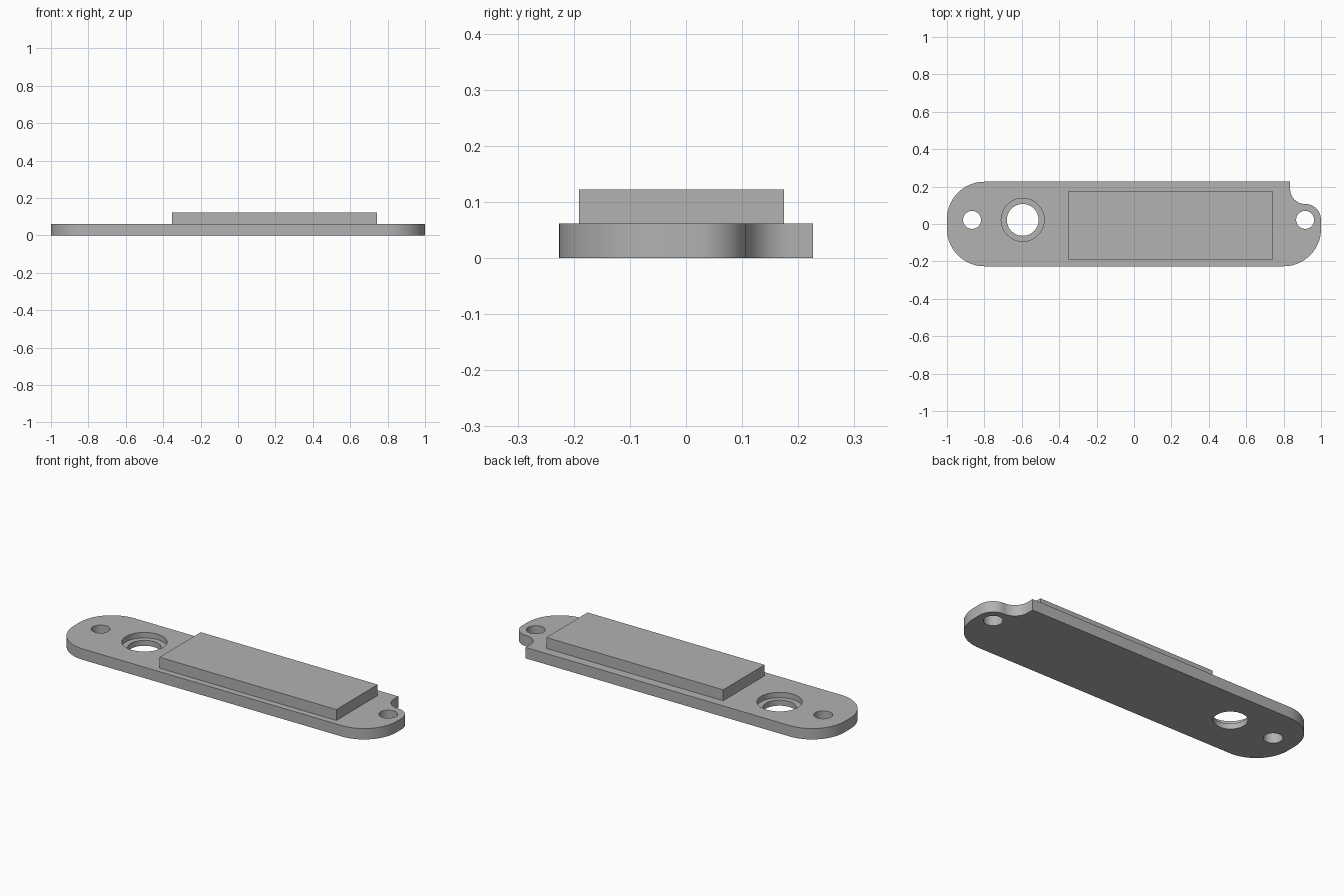
import bpy, bmesh, math
from mathutils import Vector

if "Cube" in bpy.data.objects:
    bpy.data.objects.remove(bpy.data.objects["Cube"], do_unlink=True)

THICK = 0.061
HALF_Y = 0.226
CORNER = 0.2
HOLE_Y = 0.022
LUG = 0.085      # rounded lug around the right-hand screw hole
NOTCH = 0.08     # concave notch beside the lug

grey = bpy.data.materials.new("plain grey")
grey.use_nodes = True
colour = (0.445, 0.445, 0.445, 1)
grey.diffuse_color = colour
grey.node_tree.nodes["Principled BSDF"].inputs["Base Color"].default_value = colour


def arc(cx, cy, r, start, end, steps=20):
    """Points along an arc, angles in degrees."""
    angles = [math.radians(start + (end - start) * i / steps) for i in range(steps + 1)]
    return [(cx + r * math.cos(a), cy + r * math.sin(a)) for a in angles]


def prism(name, points, bottom, top):
    """Extrude a counter-clockwise outline between two heights."""
    bm = bmesh.new()
    face = bm.faces.new([bm.verts.new((x, y, bottom)) for x, y in points])
    raised = bmesh.ops.extrude_face_region(bm, geom=[face])["geom"]
    verts = [v for v in raised if isinstance(v, bmesh.types.BMVert)]
    bmesh.ops.translate(bm, verts=verts, vec=Vector((0, 0, top - bottom)))
    bmesh.ops.recalc_face_normals(bm, faces=bm.faces)
    mesh = bpy.data.meshes.new(name)
    bm.to_mesh(mesh)
    bm.free()
    mesh.materials.append(grey)
    obj = bpy.data.objects.new(name, mesh)
    bpy.context.collection.objects.link(obj)
    return obj


def drill(target, x, radius, bottom):
    """Cut a round hole from the top down to the given height."""
    circle = arc(x, HOLE_Y, radius, 0, 360, 48)[:-1]
    cutter = prism("hole_cutter", circle, bottom, THICK + 0.05)
    cutter.hide_render = True
    mod = target.modifiers.new("hole", "BOOLEAN")
    mod.operation, mod.solver, mod.object = "DIFFERENCE", "EXACT", cutter
    bpy.context.view_layer.objects.active = target
    bpy.ops.object.modifier_apply(modifier=mod.name)
    bpy.data.objects.remove(cutter, do_unlink=True)


# Base plate outline: rounded corners, with a notch and lug at the back right
inner = HALF_Y - CORNER
lug_x = 1 - LUG
outline = arc(1 - CORNER, -inner, CORNER, -90, 0)
outline += arc(lug_x, HOLE_Y, LUG, 0, 90)
outline += arc(lug_x, HOLE_Y + LUG + NOTCH, NOTCH, 270, 180)[1:]
outline += [(lug_x - NOTCH, HALF_Y)]
outline += arc(CORNER - 1, inner, CORNER, 90, 180)
outline += arc(CORNER - 1, -inner, CORNER, 180, 270)
plate = prism("base_plate", outline, 0, THICK)

# Screw holes and the counterbored hole
for x in (-0.866, lug_x):
    drill(plate, x, 0.048, -0.05)
drill(plate, -0.595, 0.115, THICK * 0.5)
drill(plate, -0.595, 0.085, -0.05)

bpy.ops.object.select_all(action="DESELECT")
plate.select_set(True)
bpy.context.view_layer.objects.active = plate
bpy.ops.object.shade_smooth_by_angle(angle=math.radians(30))

# Raised rectangular block
x0, x1, y0, y1 = -0.353, 0.743, -0.191, 0.175
prism("raised_block", [(x0, y0), (x1, y0), (x1, y1), (x0, y1)], THICK, 2 * THICK)
